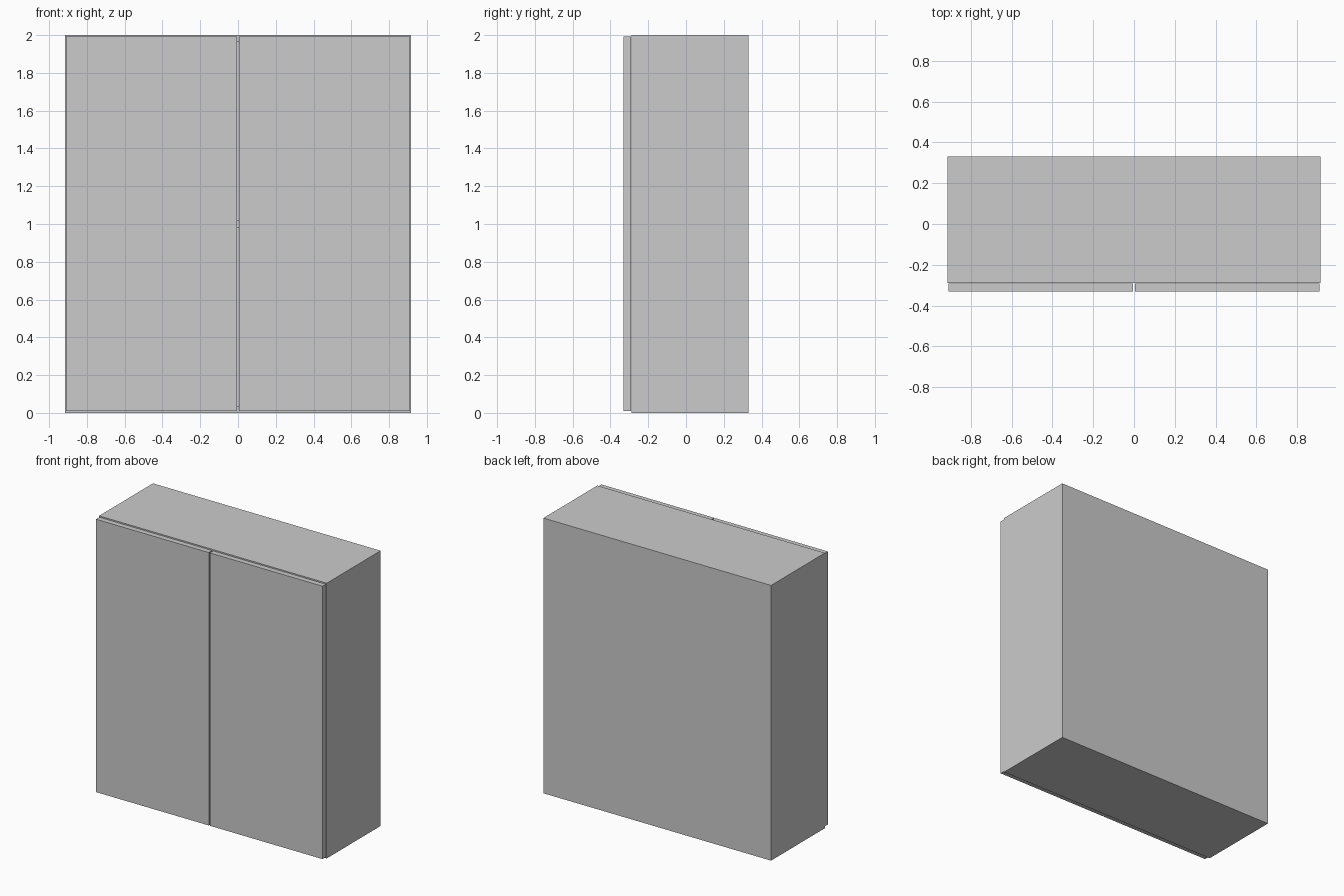
import bpy

if "Cube" in bpy.data.objects:
    bpy.data.objects.remove(bpy.data.objects["Cube"])

W, H = 0.915, 2.0               # half width, height
FRONT, BACK = -0.288, 0.33      # carcass depth range
T = 0.036                       # board thickness


def board(name, lo, hi):
    """Box between two corners."""
    bpy.ops.mesh.primitive_cube_add(size=1, location=[(a + b) / 2 for a, b in zip(lo, hi)])
    ob = bpy.context.object
    ob.name = name
    ob.scale = [b - a for a, b in zip(lo, hi)]
    bpy.ops.object.transform_apply(location=False, rotation=False, scale=True)
    return ob


# Sides and doors, mirrored left and right
for side, s in (("left", -1), ("right", 1)):
    x = sorted((s * W, s * (W - T)))
    board(side + "_side_panel", (x[0], FRONT, 0), (x[1], BACK, H))
    x = sorted((s * 0.004, s * 0.91))
    board(side + "_door", (x[0], -0.33, 0.01), (x[1], -0.292, 1.993))

# Bottom, middle shelf and top boards
inner = W - T
board("bottom_panel", (-inner, FRONT, 0), (inner, BACK, T))
board("middle_shelf", (-inner, FRONT, 0.982), (inner, BACK - 0.015, 0.982 + T))
board("top_panel", (-inner, FRONT, H - T), (inner, BACK, H))

# Back board
board("back_panel", (-inner, BACK - 0.015, T), (inner, BACK, H - T))
